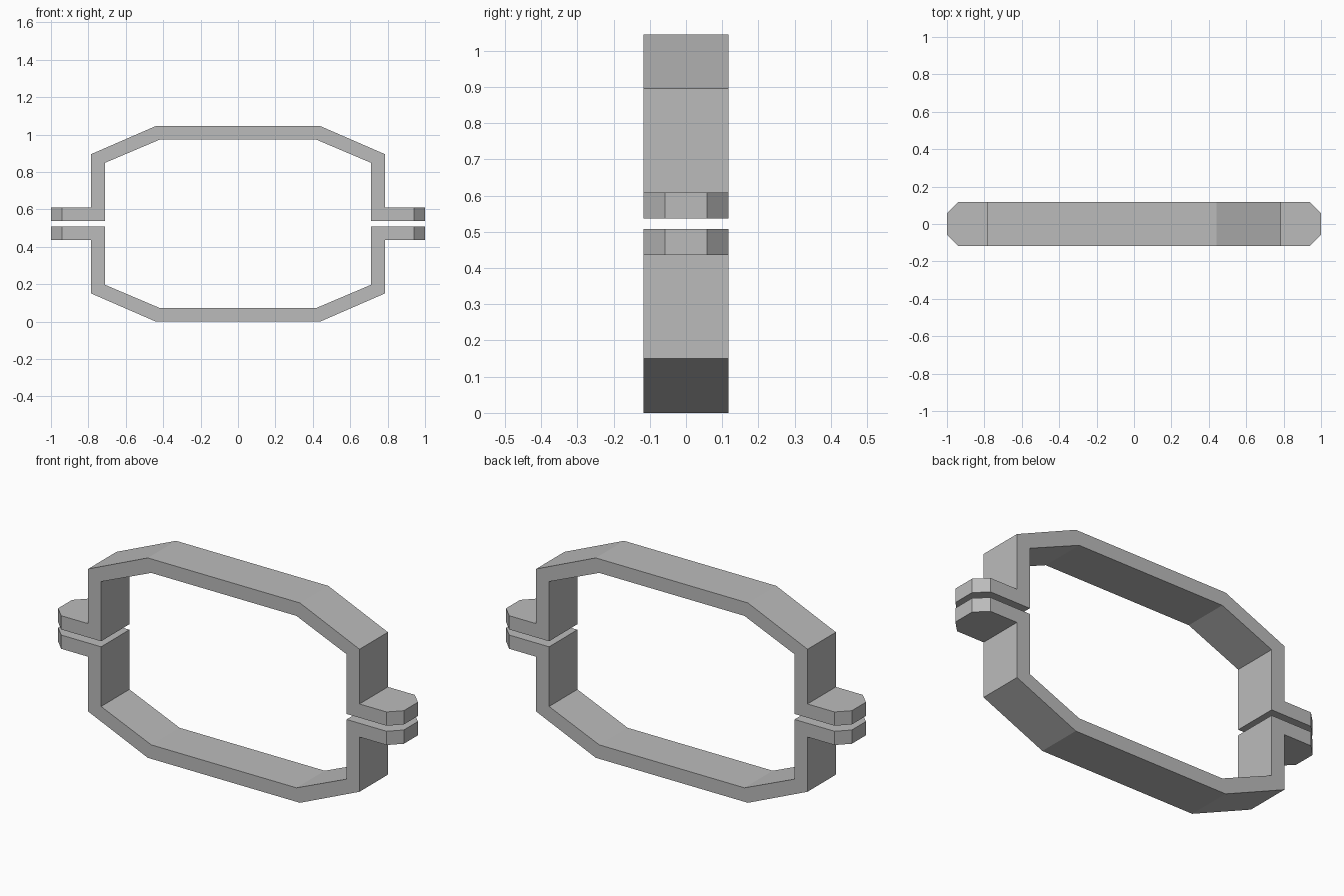
import bpy, bmesh

if "Cube" in bpy.data.objects:
    bpy.data.objects.remove(bpy.data.objects["Cube"])

HEIGHT = 1.045   # total height of both halves
HALF_W = 0.117   # half of the band width in y

metal = bpy.data.materials.new("grey metal")
metal.diffuse_color = (0.5, 0.5, 0.5, 1)
metal.use_nodes = True
metal.node_tree.nodes["Principled BSDF"].inputs["Base Color"].default_value = metal.diffuse_color

# Right half of the lower band's outline, outer side then inner side
outer = [(0.44, 0), (0.785, 0.15), (0.785, 0.436), (1.0, 0.436)]
inner = [(1.0, 0.508), (0.71, 0.508), (0.71, 0.196), (0.42, 0.073)]


def clamp_half(name, flip):
    right = outer + inner
    outline = right + [(-x, z) for x, z in reversed(right)]
    bm = bmesh.new()
    verts = [bm.verts.new((x, -HALF_W, HEIGHT - z if flip else z)) for x, z in outline]
    face = bm.faces.new(verts)
    ext = bmesh.ops.extrude_face_region(bm, geom=[face])
    new = [v for v in ext["geom"] if isinstance(v, bmesh.types.BMVert)]
    bmesh.ops.translate(bm, verts=new, vec=(0, 2 * HALF_W, 0))
    # chamfer the upright corners of the flange ends
    ends = [e for e in bm.edges
            if all(abs(v.co.x) > 0.99 for v in e.verts)
            and abs(e.verts[0].co.y - e.verts[1].co.y) < 1e-4]
    bmesh.ops.bevel(bm, geom=ends, offset=0.059, offset_type='OFFSET',
                    segments=1, affect='EDGES', profile=0.5)
    bmesh.ops.recalc_face_normals(bm, faces=bm.faces)
    mesh = bpy.data.meshes.new(name)
    bm.to_mesh(mesh)
    bm.free()
    mesh.materials.append(metal)
    obj = bpy.data.objects.new(name, mesh)
    bpy.context.collection.objects.link(obj)


clamp_half("lower_clamp_half", False)
clamp_half("upper_clamp_half", True)
